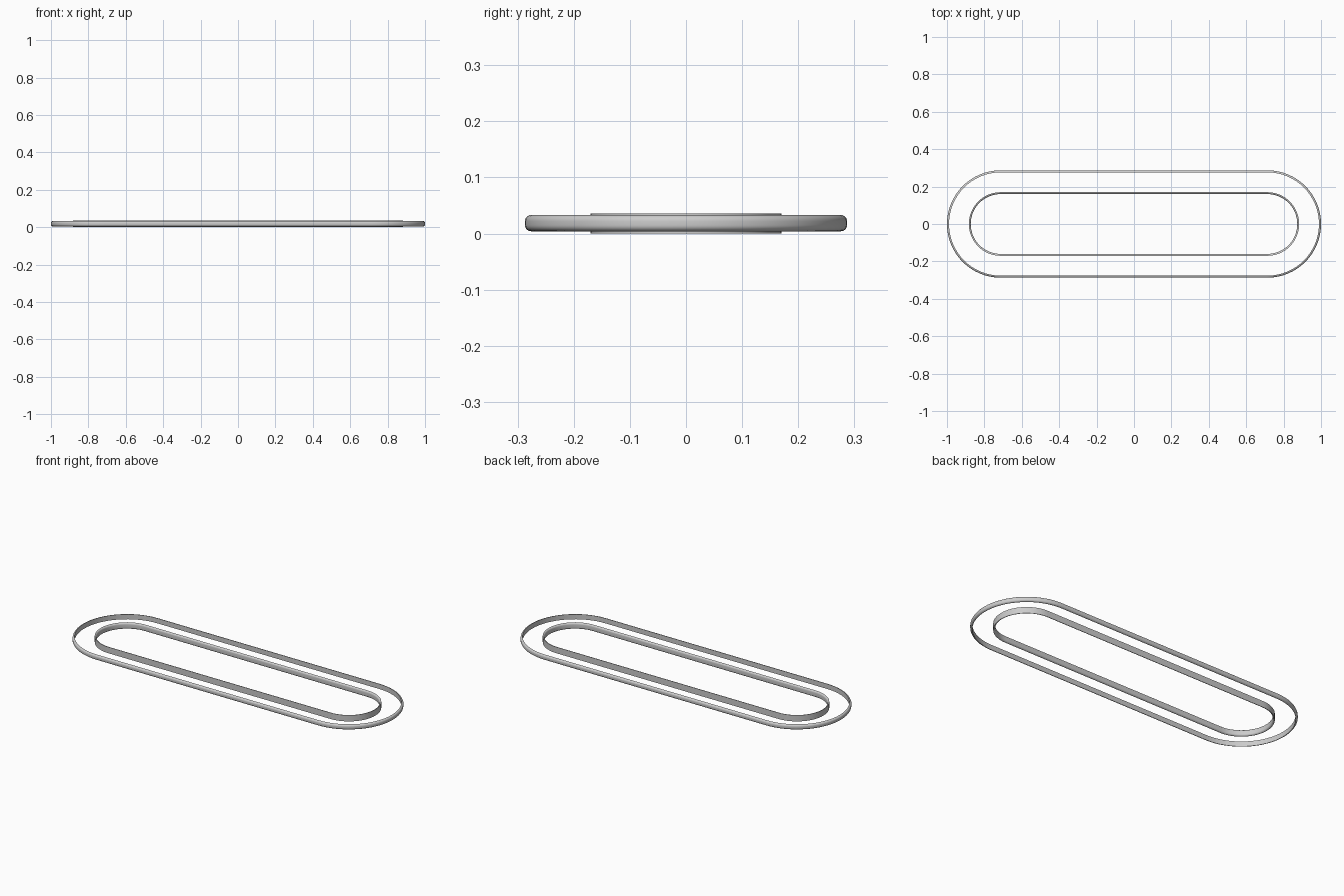
import bpy, bmesh, math

if "Cube" in bpy.data.objects:
    bpy.data.objects.remove(bpy.data.objects["Cube"])

CX = 0.713      # centre of the end arcs
SEG = 32        # segments per half-circle end


def stadium(r):
    """Closed pill-shaped path of radius r around the two end centres."""
    pts = []
    for side, start in ((1, -math.pi / 2), (-1, math.pi / 2)):
        for i in range(SEG + 1):
            a = start + math.pi * i / SEG
            pts.append((side * CX + r * math.cos(a), r * math.sin(a)))
    return pts


def rounded_profile(flat, bulge, z0, z1, steps=6):
    """Band section: flat on one side, rounded corners on the other."""
    d = bulge - flat
    h = abs(d)
    prof = [(flat, z0)]
    for i in range(1, steps + 1):
        a = math.pi / 2 * i / steps
        prof.append((flat + d * math.sin(a), z0 + h * (1 - math.cos(a))))
    for i in range(steps + 1):
        a = math.pi / 2 * i / steps
        prof.append((flat + d * math.cos(a), z1 - h * (1 - math.sin(a))))
    return prof


def band(name, profile):
    bm = bmesh.new()
    rings = [[bm.verts.new((x, y, z)) for x, y in stadium(r)] for r, z in profile]
    n = len(rings[0])
    for j, ring in enumerate(rings):
        nxt = rings[(j + 1) % len(rings)]
        for i in range(n):
            k = (i + 1) % n
            bm.faces.new((ring[i], ring[k], nxt[k], nxt[i]))
    bmesh.ops.recalc_face_normals(bm, faces=bm.faces)
    me = bpy.data.meshes.new(name)
    bm.to_mesh(me)
    bm.free()
    ob = bpy.data.objects.new(name, me)
    bpy.context.collection.objects.link(ob)
    bpy.ops.object.select_all(action='DESELECT')
    ob.select_set(True)
    bpy.context.view_layer.objects.active = ob
    bpy.ops.object.shade_smooth_by_angle(angle=math.radians(35))


# Outer rim, rounded outwards
band("outer_rim", rounded_profile(0.276, 0.287, 0.004, 0.033))
# Slightly taller inner rim, rounded towards the opening
band("inner_rim", rounded_profile(0.170, 0.160, 0.0, 0.036))
